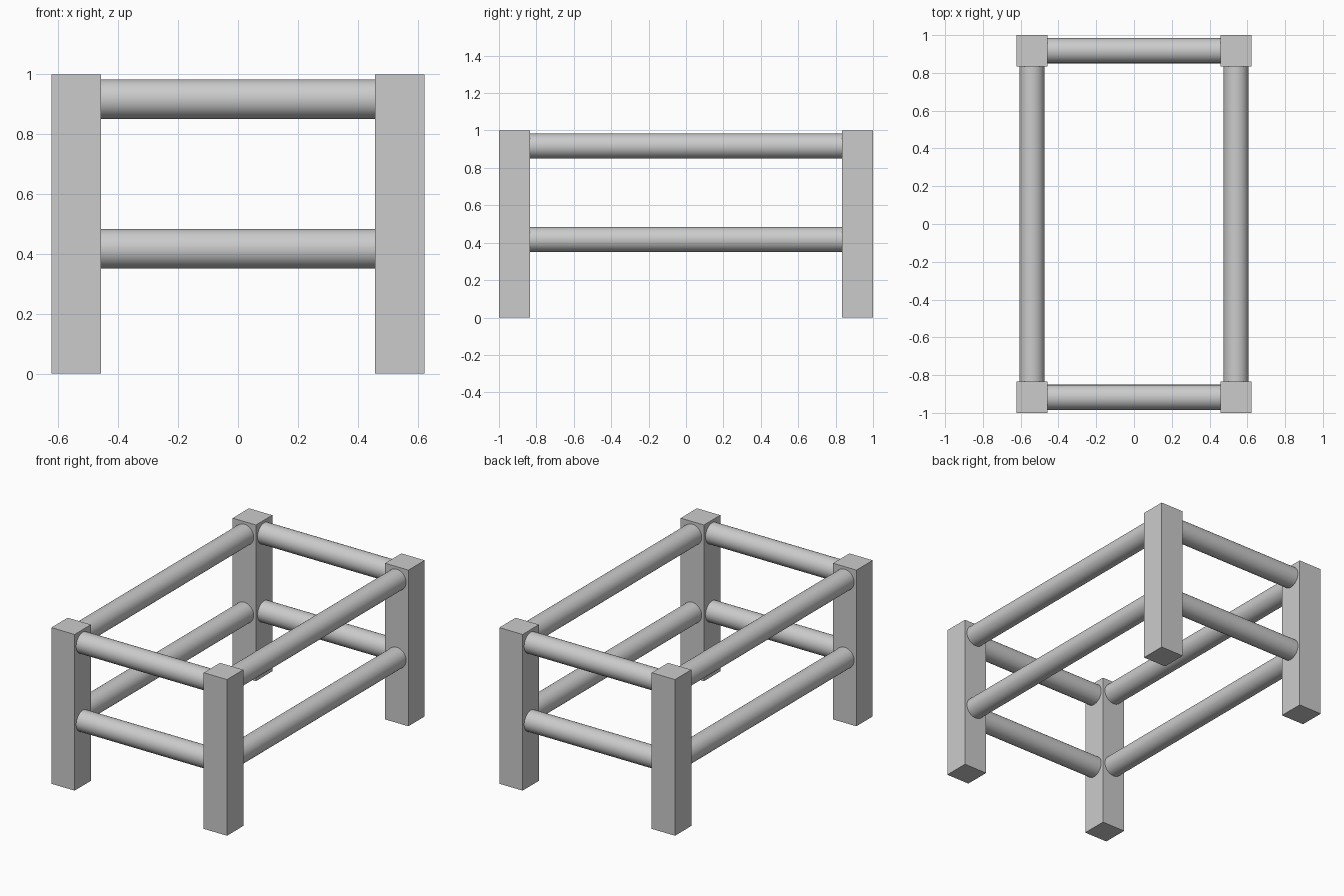
import bpy
import math

cube = bpy.data.objects.get("Cube")
if cube:
    bpy.data.objects.remove(cube, do_unlink=True)

LEG_X, LEG_Y, LEG_W = 0.54, 0.9175, 0.165
RAIL_R = 0.0665
RAIL_HEIGHTS = {"lower": 0.417, "upper": 0.917}

grey = bpy.data.materials.new("plain grey")
grey.use_nodes = True
colour = (0.6, 0.6, 0.6, 1)
grey.diffuse_color = colour
grey.node_tree.nodes["Principled BSDF"].inputs["Base Color"].default_value = colour


def finish(name):
    obj = bpy.context.object
    obj.name = name
    obj.data.materials.append(grey)
    return obj


def rail(name, location, length, rotation):
    bpy.ops.mesh.primitive_cylinder_add(vertices=48, radius=RAIL_R, depth=length,
                                        location=location, rotation=rotation)
    finish(name)
    bpy.ops.object.shade_smooth_by_angle(angle=math.radians(30))


# Square legs at the four corners
for side, sx in (("left", 1), ("right", -1)):
    for end, sy in (("front", -1), ("back", 1)):
        bpy.ops.mesh.primitive_cube_add(size=1, location=(sx * LEG_X, sy * LEG_Y, 0.5))
        leg = finish(f"{end}_{side}_leg")
        leg.scale = (LEG_W, LEG_W, 1)

# Round rails joining the legs at two heights
for level, z in RAIL_HEIGHTS.items():
    for side, sx in (("left", 1), ("right", -1)):
        rail(f"{level}_{side}_rail", (sx * LEG_X, 0, z),
             2 * LEG_Y - LEG_W, (math.pi / 2, 0, 0))
    for end, sy in (("front", -1), ("back", 1)):
        rail(f"{level}_{end}_rail", (0, sy * LEG_Y, z),
             2 * LEG_X - LEG_W, (0, math.pi / 2, 0))
